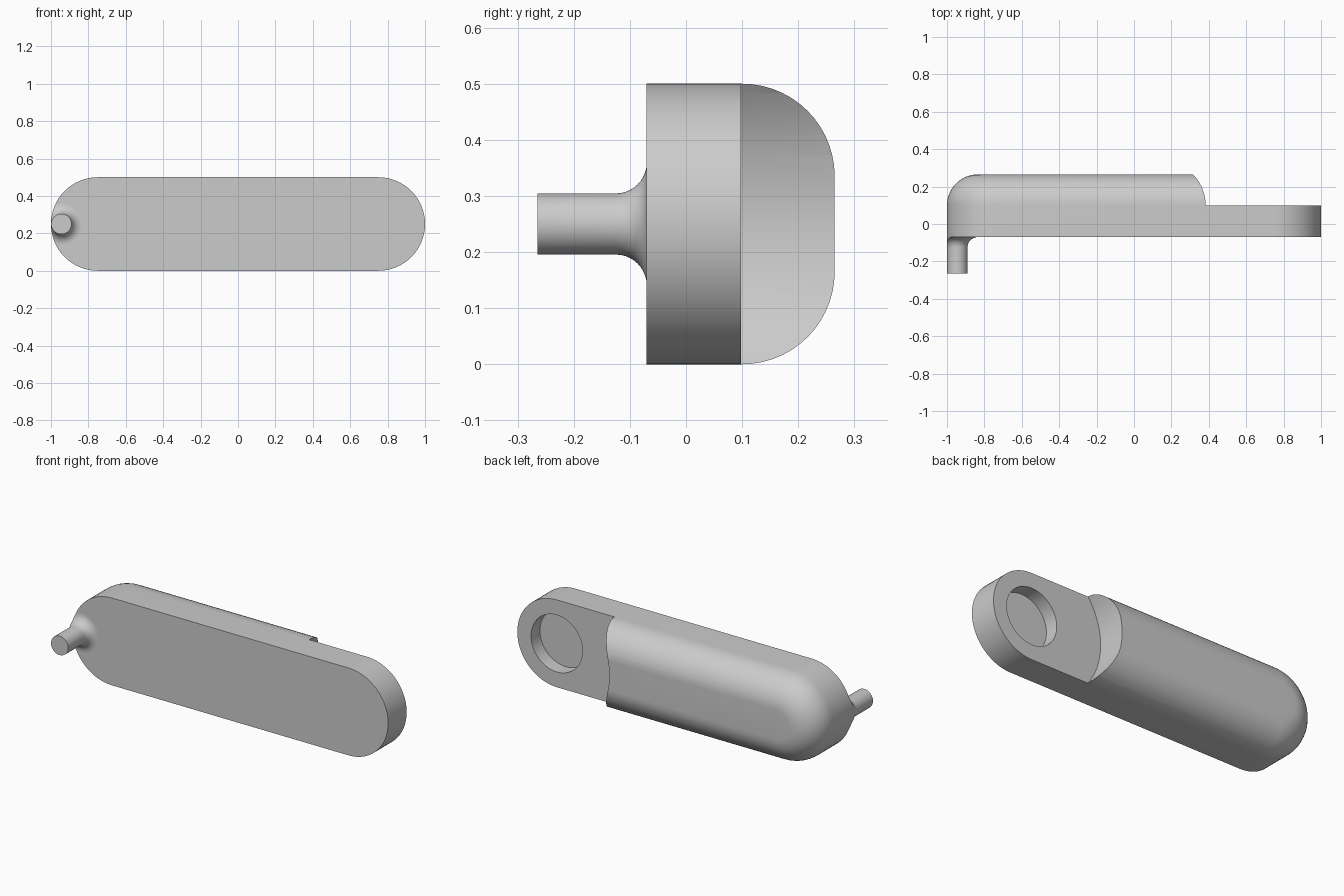
import bpy
import bmesh
from math import sin, cos, pi, radians

if "Cube" in bpy.data.objects:
    bpy.data.objects.remove(bpy.data.objects["Cube"], do_unlink=True)

MID_Z = 0.25
SEGMENTS = 32

grey = bpy.data.materials.new("light_grey")
grey.use_nodes = True
grey.diffuse_color = (0.6, 0.6, 0.6, 1)
grey.node_tree.nodes["Principled BSDF"].inputs["Base Color"].default_value = (0.6, 0.6, 0.6, 1)


def loft(name, cx, half, rings):
    """Loft rounded-slot outlines along y; rings are (y, radius), half = 0 gives circles."""
    bm = bmesh.new()
    loops = []
    for y, r in rings:
        loop = []
        for side in (1, -1):
            for i in range(SEGMENTS + 1):
                a = pi * i / SEGMENTS - pi / 2
                loop.append(bm.verts.new((cx + side * (half + r * cos(a)), y,
                                          MID_Z + side * r * sin(a))))
        loops.append(loop)
    n = len(loops[0])
    for low, high in zip(loops, loops[1:]):
        for i in range(n):
            j = (i + 1) % n
            bm.faces.new((low[i], low[j], high[j], high[i]))
    bm.faces.new(loops[0])
    bm.faces.new(loops[-1])
    bmesh.ops.remove_doubles(bm, verts=bm.verts, dist=1e-5)
    bmesh.ops.recalc_face_normals(bm, faces=bm.faces)
    mesh = bpy.data.meshes.new(name)
    bm.to_mesh(mesh)
    bm.free()
    mesh.materials.append(grey)
    obj = bpy.data.objects.new(name, mesh)
    bpy.context.collection.objects.link(obj)
    return obj


def carve(obj, cutter, operation):
    """Apply a boolean and remove the cutter."""
    mod = obj.modifiers.new("carve", "BOOLEAN")
    mod.operation = operation
    mod.solver = "EXACT"
    mod.object = cutter
    cutter.hide_render = True
    bpy.context.view_layer.update()
    graph = bpy.context.evaluated_depsgraph_get()
    mesh = bpy.data.meshes.new_from_object(obj.evaluated_get(graph))
    obj.modifiers.clear()
    obj.data = mesh
    bpy.data.objects.remove(cutter, do_unlink=True)


def quarter(steps):
    return [pi / 2 * i / steps for i in range(steps + 1)]


# Handle body: straight slab with a rounded back
ROUND = 0.165
body = loft("handle_body", 0, 0.75,
            [(-0.07, 0.25)] + [(0.1 + ROUND * sin(a), 0.25 - ROUND * (1 - cos(a)))
                               for a in quarter(14)])

# Concave step that leaves a thin flat end
carve(body, loft("step_cutter", 1.22, 0.5, [(0.098, 0.42), (0.5, 0.42)]), "DIFFERENCE")

# Round recess in the flat end
carve(body, loft("recess_cutter", 0.75, 0, [(0.018, 0.163), (0.3, 0.163)]), "DIFFERENCE")

# Pin with a flared root, trimmed to the body outline
FLARE = 0.055
pin = loft("pin", -0.9445, 0,
           [(-0.265, 0.0545)]
           + [(-0.07 - FLARE * (1 - sin(a)), 0.0545 + FLARE * (1 - cos(a)))
              for a in quarter(10)]
           + [(-0.069, 0.1095)])
carve(pin, loft("pin_trimmer", 0, 0.75, [(-0.4, 0.25), (0.0, 0.25)]), "INTERSECT")

# Smooth shading with crisp edges
for obj in (body, pin):
    bpy.ops.object.select_all(action="DESELECT")
    obj.select_set(True)
    bpy.context.view_layer.objects.active = obj
    bpy.ops.object.shade_smooth_by_angle(angle=radians(30))
